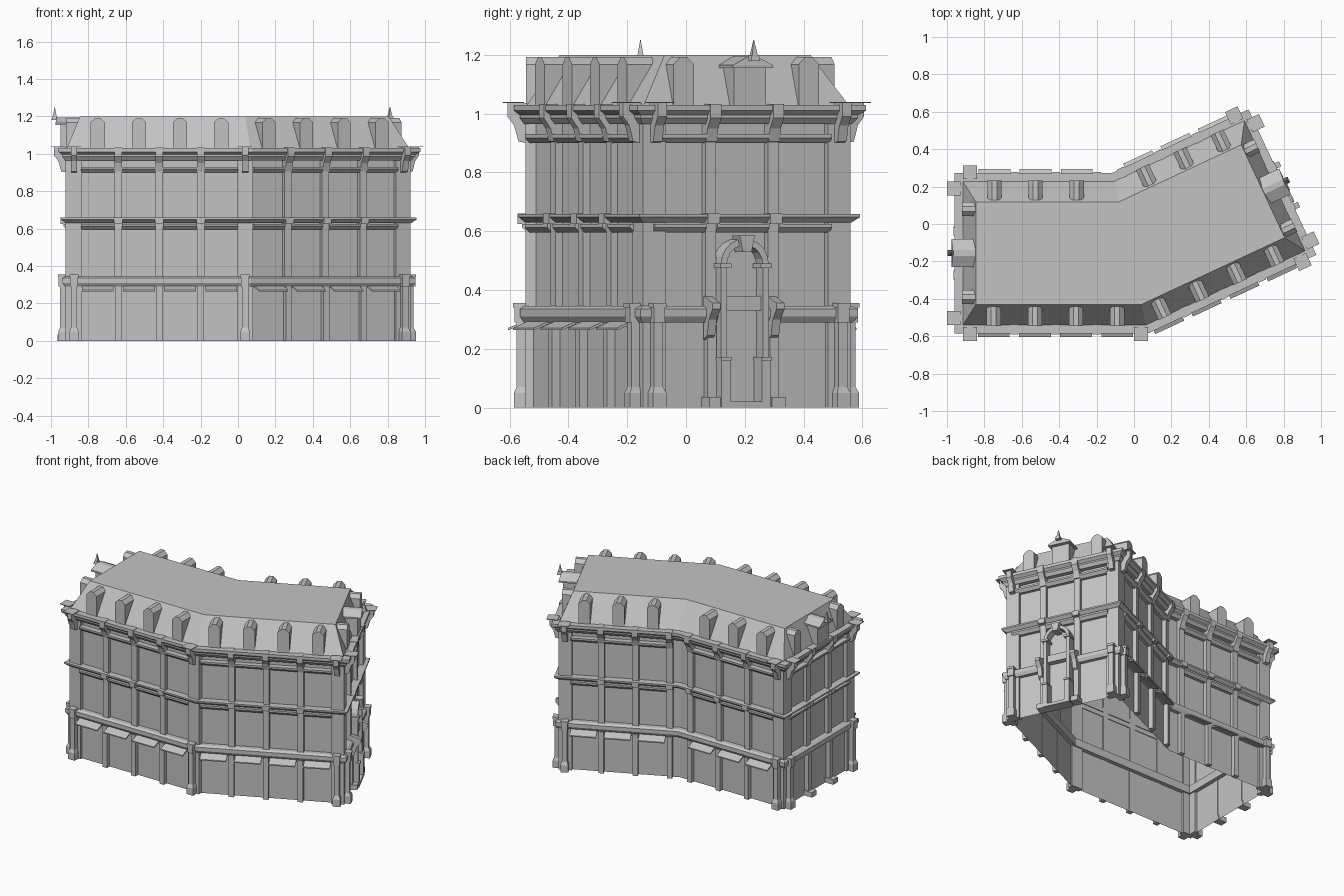
import bpy, bmesh, math
from mathutils import Vector, Matrix

cube = bpy.data.objects.get("Cube")
if cube:
    bpy.data.objects.remove(cube, do_unlink=True)

stone = bpy.data.materials.new("light_grey_stone")
stone.use_nodes = True
GREY = (0.55, 0.55, 0.55, 1)
stone.diffuse_color = GREY
stone.node_tree.nodes["Principled BSDF"].inputs["Base Color"].default_value = GREY

# Bent footprint, counter-clockwise from the front left-hand corner
ANGLE = math.radians(25)
along = Vector((math.cos(ANGLE), math.sin(ANGLE)))
across = Vector((-along.y, along.x))
DEPTH = 0.768
A, B = Vector((-0.915, -0.54)), Vector((0.064, -0.54))
C = B + along * 0.939
D = C + across * DEPTH
E = B + Vector((-math.tan(ANGLE / 2), 1)) * DEPTH
F = A + Vector((0, DEPTH))
PLAN = [A, B, C, D, E, F]
N = len(PLAN)
parts = {}


def part(name):
    return parts.setdefault(name, bmesh.new())


def edge_frame(i, t=0.0):
    """Local x runs along wall i, y points outward, z is up."""
    p, q = PLAN[i], PLAN[(i + 1) % N]
    d = (q - p).normalized()
    o = p + d * t
    return Matrix(((d.x, d.y, 0, o.x), (d.y, -d.x, 0, o.y), (0, 0, 1, 0), (0, 0, 0, 1)))


def offset_plan(dists):
    pts = []
    for i in range(N):
        d0 = (PLAN[i] - PLAN[i - 1]).normalized()
        d1 = (PLAN[(i + 1) % N] - PLAN[i]).normalized()
        n0, n1 = Vector((d0.y, -d0.x)), Vector((d1.y, -d1.x))
        det = n0.x * n1.y - n0.y * n1.x
        a, b = dists[i - 1], dists[i]
        pts.append(PLAN[i] + Vector((a * n1.y - b * n0.y, b * n0.x - a * n1.x)) / det)
    return pts


def sweep(name, profile, closed=True, cap=False):
    """Carry an (offset, height) profile round the whole footprint."""
    bm = part(name)
    rings = []
    for off, z in profile:
        dists = off if isinstance(off, list) else [off] * N
        rings.append([bm.verts.new((p.x, p.y, z)) for p in offset_plan(dists)])
    pairs = list(zip(rings, rings[1:]))
    if closed:
        pairs.append((rings[-1], rings[0]))
    for lo, hi in pairs:
        for i in range(N):
            j = (i + 1) % N
            bm.faces.new((lo[i], lo[j], hi[j], hi[i]))
    if cap:
        bm.faces.new(rings[-1])


def loft(name, M, low, high):
    bm = part(name)
    a = [bm.verts.new(M @ Vector(p)) for p in low]
    b = [bm.verts.new(M @ Vector(p)) for p in high]
    bm.faces.new(a)
    bm.faces.new(b)
    for i in range(len(a)):
        j = (i + 1) % len(a)
        bm.faces.new((a[i], a[j], b[j], b[i]))


def rect(w, y0, y1, z):
    return [(-w / 2, y0, z), (w / 2, y0, z), (w / 2, y1, z), (-w / 2, y1, z)]


def box(name, M, w, y0, y1, z0, z1):
    loft(name, M, rect(w, y0, y1, z0), rect(w, y0, y1, z1))


def side_prism(name, M, w, profile):
    """(outward, height) profile extruded along the wall."""
    loft(name, M, [(-w / 2, y, z) for y, z in profile], [(w / 2, y, z) for y, z in profile])


def face_prism(name, M, outline, y0, y1):
    """(along, height) outline extruded outward."""
    loft(name, M, [(x, y0, z) for x, z in outline], [(x, y1, z) for x, z in outline])


# Hollow walls, mansard roof and horizontal mouldings
WALL = -0.02
sweep("ground_floor_wall", [(-0.012, 0), (-0.012, 0.3)], closed=False)
sweep("upper_wall", [(WALL, 0.3), (WALL, 1.03)], closed=False)
slope = [-0.11, -0.11, -0.07, -0.11, -0.11, -0.07]
sweep("mansard_roof", [(0.0, 1.03), (slope, 1.2)], closed=False, cap=True)
sweep("ground_band", [(-0.04, 0.29), (0.012, 0.29), (0.025, 0.31), (0.025, 0.335),
                      (0.01, 0.345), (-0.04, 0.345)])
sweep("middle_band", [(-0.025, 0.63), (0.008, 0.63), (0.03, 0.648), (0.03, 0.658), (-0.025, 0.658)])
sweep("cornice", [(-0.025, 0.965), (0.01, 0.965), (0.025, 0.985), (0.025, 0.995),
                  (0.045, 1.01), (0.045, 1.03), (-0.025, 1.03)])


def dormer(M):
    w = 0.038
    gable = [(-w, 1.02), (w, 1.02), (w, 1.168), (w * 0.35, 1.192), (-w * 0.35, 1.192), (-w, 1.168)]
    face_prism("dormers", M, gable, -0.1, 0.005)


def spire_dormer(M):
    box("spire_dormers", M, 0.12, -0.09, 0.035, 1.02, 1.155)
    box("spire_dormers", M, 0.15, -0.09, 0.06, 1.155, 1.165)
    loft("spire_dormers", M, rect(0.15, -0.09, 0.06, 1.165), rect(0.03, -0.07, 0.055, 1.195))
    loft("spires", M, rect(0.034, 0.048, 0.082, 1.18), rect(0.026, 0.052, 0.078, 1.2))
    loft("spires", M, rect(0.02, 0.055, 0.075, 1.2), rect(0.002, 0.064, 0.066, 1.25))


def pilaster(M, at_end):
    box("ground_pilasters", M, 0.034, -0.015, 0.018, 0, 0.29)
    if at_end:
        box("pilaster_feet", M, 0.05, -0.015, 0.05, 0, 0.035)
    box("upper_pilasters", M, 0.04, -0.025, 0.006, 0.34, 0.975)
    box("upper_pilasters", M, 0.046, -0.025, 0.033, 0.625, 0.66)
    side_prism("cornice_consoles", M, 0.04, [(-0.02, 0.9), (0.012, 0.905), (0.025, 0.95),
                                            (0.05, 0.985), (0.05, 1.033), (-0.02, 1.033)])


def bay(M, width, awning):
    for z in (0.595, 0.9):
        side_prism("window_lintels", M, width, [(-0.025, z), (0, z), (0.018, z + 0.018),
                                               (0.018, z + 0.03), (-0.025, z + 0.03)])
    if awning:
        side_prism("awnings", M, 0.17, [(0, 0.288), (0, 0.298), (0.065, 0.271), (0.065, 0.263)])


# Each wall: first dormer, first bay, spacing, bays, range of pilasters
LAYOUT = [(0.165, 0.165, 0.22, 4, range(1, 4)), (0.11, 0.11, 0.222, 4, range(1, 4)),
          (0.147, 0.13, 0.235, 3, range(1, 3)), (0.16, 0.16, 0.22, 3, range(1, 4)),
          (0.2, 0.2, 0.22, 3, range(0, 3)), (0.148, 0.148, 0.235, 3, range(1, 3))]
for i, (roof_start, first, pitch, count, pilasters) in enumerate(LAYOUT):
    at_end = i in (2, 5)
    for k in range(count):
        bay(edge_frame(i, first + k * pitch), pitch - 0.04, not at_end)
        M = edge_frame(i, roof_start + k * pitch)
        if at_end and k == 1:
            spire_dormer(M)
        else:
            dormer(M)
    for k in pilasters:
        pilaster(edge_frame(i, first + (k - 0.5) * pitch), at_end)


# Wide corner strips carrying slim piers and the bracketed blocks under the eaves
def corner_pier(M):
    box("corner_strips", M, 0.084, -0.03, 0.006, 0, 0.975)
    box("corner_piers", M, 0.034, 0, 0.036, 0.07, 0.3)
    box("corner_piers", M, 0.05, 0, 0.046, 0, 0.05)
    loft("corner_piers", M, rect(0.05, 0, 0.046, 0.05), rect(0.034, 0, 0.036, 0.07))
    box("corner_piers", M, 0.042, 0, 0.044, 0.29, 0.34)
    box("corner_piers", M, 0.048, 0, 0.048, 0.34, 0.355)
    side_prism("eaves_brackets", M, 0.034, [(0, 0.9), (0.03, 0.905), (0.045, 0.96),
                                           (0.068, 0.99), (0.068, 1.036), (0, 1.036)])
    box("eaves_plates", M, 0.074, 0.012, 0.085, 1.036, 1.04)


INSET = 0.038
for i in range(N):
    length = (PLAN[(i + 1) % N] - PLAN[i]).length
    if i not in (1, 4):
        corner_pier(edge_frame(i, INSET))
    if i not in (0, 3):
        corner_pier(edge_frame(i, length - INSET))
corner_pier(edge_frame(0, (B - A).length - 0.026))

# Arched doorway in the right-hand end
DOOR = edge_frame(2, 0.358)


def arch(r, spring=0.485):
    steps = [math.pi * k / 10 for k in range(11)]
    return [(r, 0)] + [(r * math.cos(a), spring + r * math.sin(a)) for a in steps] + [(-r, 0)]


face_prism("door_panel", DOOR, arch(0.07), -0.02, -0.008)
face_prism("door_arch", DOOR, arch(0.09) + arch(0.068)[::-1], -0.02, 0.045)
box("door_transom", DOOR, 0.136, -0.01, 0.03, 0.33, 0.38)
box("door_step", DOOR, 0.15, -0.01, 0.055, 0, 0.02)
face_prism("door_keystone", DOOR, [(-0.016, 0.53), (0.016, 0.53), (0.028, 0.585), (-0.028, 0.585)], 0, 0.065)
for s in (-1, 1):
    jamb = DOOR @ Matrix.Translation((s * 0.076, 0, 0))
    box("door_jamb_bases", jamb, 0.034, -0.01, 0.055, 0, 0.16)
    box("door_jamb_bases", jamb, 0.038, -0.01, 0.06, 0.16, 0.172)
    box("door_jamb_capitals", jamb, 0.042, -0.01, 0.055, 0.475, 0.49)
    console = DOOR @ Matrix.Translation((s * 0.12, 0, 0))
    side_prism("door_consoles", console, 0.03, [(0, 0.23), (0.03, 0.245), (0.045, 0.3),
                                               (0.075, 0.335), (0.075, 0.355), (0, 0.38)])
box("door_cutter", DOOR, 0.15, -0.1, 0.1, 0.2, 0.4)

# Turn every part into an object
objects = {}
for name, bm in parts.items():
    bmesh.ops.recalc_face_normals(bm, faces=bm.faces)
    mesh = bpy.data.meshes.new(name)
    bm.to_mesh(mesh)
    bm.free()
    mesh.materials.append(stone)
    objects[name] = bpy.data.objects.new(name, mesh)
    bpy.context.scene.collection.objects.link(objects[name])

# Interrupt the ground band at the doorway
cutter = objects["door_cutter"]
cutter.hide_render = True
cutter.display_type = 'WIRE'
cut = objects["ground_band"].modifiers.new("doorway", 'BOOLEAN')
cut.operation = 'DIFFERENCE'
cut.solver = 'EXACT'
cut.object = cutter
